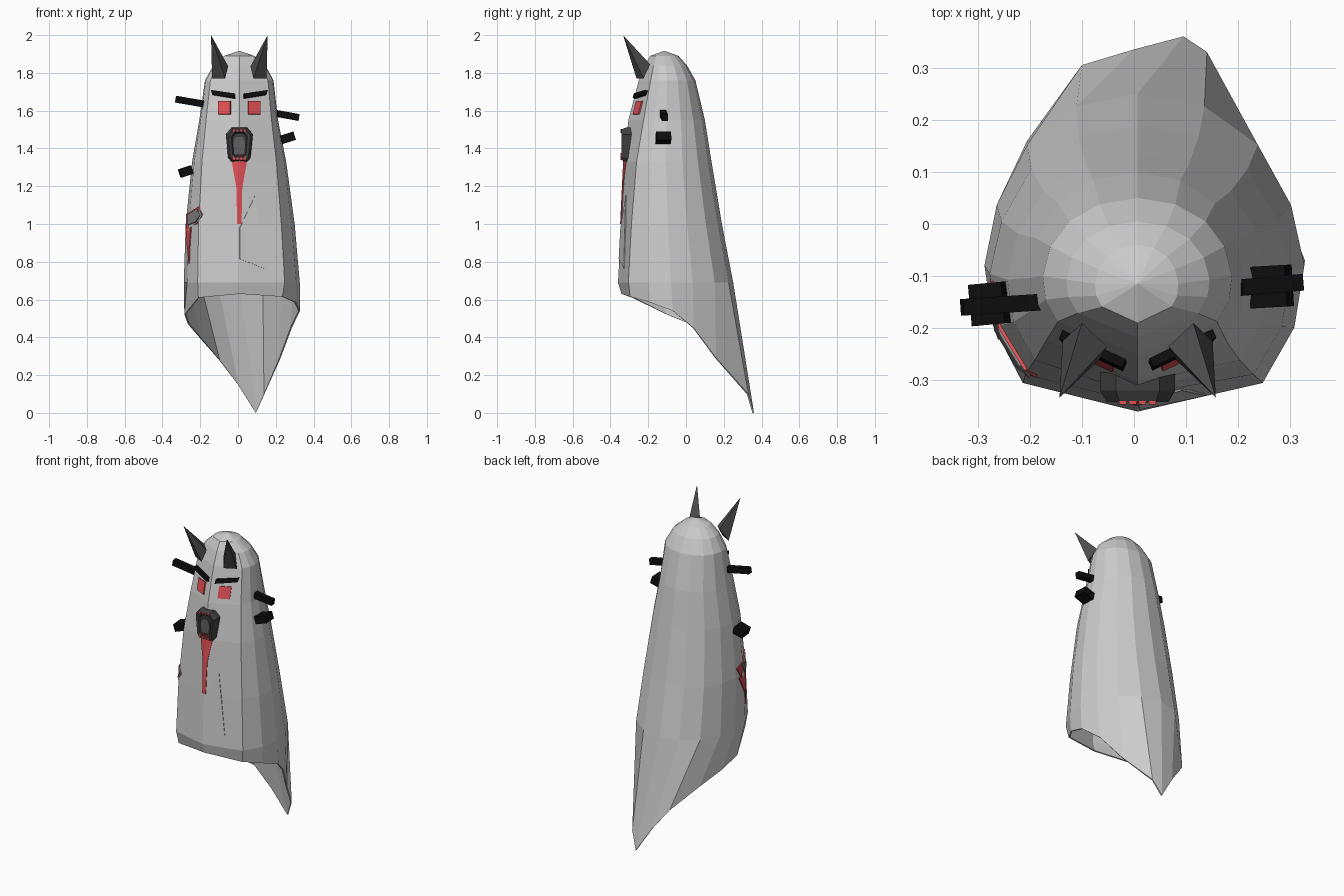
import bpy, bmesh, math
from mathutils import Vector
from mathutils.bvhtree import BVHTree

cube = bpy.data.objects.get("Cube")
if cube:
    bpy.data.objects.remove(cube, do_unlink=True)

CX = 0.007  # x of the body's front ridge and mirror plane of the face


def material(name, rgb):
    m = bpy.data.materials.new(name)
    m.use_nodes = True
    m.diffuse_color = (*rgb, 1)
    bsdf = m.node_tree.nodes["Principled BSDF"]
    bsdf.inputs["Base Color"].default_value = (*rgb, 1)
    bsdf.inputs["Roughness"].default_value = 0.8
    return m


CLOTH = material("pale_grey_cloth", (0.6, 0.6, 0.6))
RED = material("blood_red", (0.75, 0.08, 0.09))
BLACK = material("black", (0.004, 0.004, 0.004))
HORN = material("charcoal", (0.075, 0.075, 0.075))
MOUTH = material("mouth_grey", (0.05, 0.05, 0.05))
TONGUE = material("tongue_grey", (0.12, 0.12, 0.12))
FLESH = material("wound_grey", (0.22, 0.22, 0.22))


def finish(bm, name, mat):
    bmesh.ops.recalc_face_normals(bm, faces=bm.faces)
    me = bpy.data.meshes.new(name)
    bm.to_mesh(me)
    bm.free()
    me.materials.append(mat)
    ob = bpy.data.objects.new(name, me)
    bpy.context.collection.objects.link(ob)
    return ob


def prism(name, front, back, mat):
    """Solid joining two matching outlines."""
    bm = bmesh.new()
    a = [bm.verts.new(p) for p in front]
    b = [bm.verts.new(p) for p in back]
    bm.faces.new(a)
    bm.faces.new(b[::-1])
    for i in range(len(a)):
        j = (i + 1) % len(a)
        bm.faces.new((a[i], b[i], b[j], a[j]))
    return finish(bm, name, mat)


def mirrored(pts):
    return [(2 * CX - p[0], *p[1:]) for p in pts]


# Body: cross-sections blend from a round head to a flatter, wider cloak
head_half = [(0, -1), (.84, -.58), (.97, -.3), (1, 0), (.92, .38), (.72, .7), (.4, .92), (0, 1)]
cloak_half = [(0, -1), (.75, -.82), (.94, -.47), (1, -.08), (.92, .3), (.72, .68), (.4, .92), (0, 1)]


def full(half):
    return half + [(-u, v) for u, v in half[-2:0:-1]]


# z, left x, right x, front y, back y, blend
rows = [
    (1.89, -.075, .085, -.19, -.04, 0),
    (1.84, -.13, .145, -.218, .005, 0),
    (1.76, -.175, .188, -.25, .05, 0),
    (1.55, -.205, .212, -.305, .10, .1),
    (1.33, -.243, .255, -.328, .135, .55),
    (1.0, -.277, .30, -.343, .19, .9),
    (.69, -.287, .327, -.36, .25, 1),
]
# ragged hem, running from the front round the +x side
hem = [(CX, -.342, .63), (.235, -.295, .615), (.305, -.19, .585), (.328, -.07, .54),
       (.285, .04, .45), (.225, .16, .29), (.14, .33, .10), (.095, .36, 0),
       (0, .335, .15), (-.10, .305, .28), (-.205, .16, .40), (-.265, .025, .47),
       (-.284, -.10, .52), (-.21, -.285, .61)]

bm = bmesh.new()
rings = []
for z, xl, xr, yf, yb, t in rows:
    ring = []
    for (u0, v0), (u1, v1) in zip(full(head_half), full(cloak_half)):
        u, v = u0 + (u1 - u0) * t, v0 + (v1 - v0) * t
        x = CX + u * (xr - CX if u > 0 else CX - xl)
        ring.append(bm.verts.new((x, (yf + yb) / 2 + v * (yb - yf) / 2, z)))
    rings.append(ring)
rings.append([bm.verts.new(p) for p in hem])
apex = bm.verts.new((CX, -.115, 1.917))
n = len(hem)
for i in range(n):
    j = (i + 1) % n
    bm.faces.new((apex, rings[0][i], rings[0][j]))
    for a, b in zip(rings, rings[1:]):
        bm.faces.new((a[i], b[i], b[j], a[j]))
bmesh.ops.recalc_face_normals(bm, faces=bm.faces)
surface = BVHTree.FromBMesh(bm)
body = finish(bm, "ghost_body", CLOTH)
shell = body.modifiers.new("cloth_thickness", 'SOLIDIFY')
shell.thickness = 0.008
shell.offset = -1


def plate(name, outline, mat, lift=0.006, depth=0.009):
    """Thin plate whose (x, z) outline is laid on the front of the body."""
    front, back = [], []
    for x, z in outline:
        hit, normal, _, _ = surface.ray_cast(Vector((x, -2, z)), Vector((0, 1, 0)))
        if hit is None:
            hit, normal, _, _ = surface.find_nearest(Vector((x, -.2, z)))
        if normal.y > 0:
            normal = -normal
        front.append(hit + normal * lift)
        back.append(hit + normal * (lift - depth))
    return prism(name, front, back, mat)


# Eyes and slanted brows
eye = [(-.102, 1.65), (-.102, 1.58), (-.038, 1.58), (-.038, 1.65)]
brow = [(-.137, 1.706), (-.13, 1.682), (-.014, 1.663), (-.016, 1.688)]
for side, flip in (("right", list), ("left", mirrored)):
    plate(side + "_eye", flip(eye), RED, 0.008)
    plate(side + "_brow", flip(brow), BLACK, 0.018, 0.025)

# Mouth: tapered lip ring, dark throat, tongue and teeth
lip = [(-.035, 1.51), (-.065, 1.475), (-.052, 1.35), (-.035, 1.33)]
lip += [(2 * CX - x, z) for x, z in lip[::-1]]


def scaled(k, y, kz=None):
    kz = kz or k
    return [(CX + (x - CX) * k, y, 1.42 + (z - 1.42) * kz) for x, z in lip]


bm = bmesh.new()
loops = [[bm.verts.new(p) for p in scaled(*s)]
         for s in ((1, -.285), (1, -.32), (.82, -.342, .9), (.6, -.338, .74), (.5, -.329, .66))]
for a, b in zip(loops, loops[1:]):
    for i in range(8):
        j = (i + 1) % 8
        bm.faces.new((a[i], b[i], b[j], a[j]))
bm.faces.new(loops[-1])
finish(bm, "mouth", MOUTH)
tongue = [(-.02, 1.37), (-.025, 1.43), (-.01, 1.46), (.024, 1.46), (.039, 1.43), (.034, 1.37)]
prism("tongue", [(x, -.336, z) for x, z in tongue], [(x, -.325, z) for x, z in tongue], TONGUE)
for row, z, dz in (("upper", 1.502, -.02), ("lower", 1.34, .035)):
    for k in range(4):
        x = CX + (k - 1.5) * .019
        tri = [(x - .007, z), (x + .007, z), (x, z + dz)]
        prism(f"{row}_tooth_{k + 1}", [(a, -.346, c) for a, c in tri],
              [(a, -.335, c) for a, c in tri], RED)

# Blood running from the mouth, folded over the front ridge
drip = [(CX, 1.34), (-.032, 1.335), (-.007, 1.19), (-.003, 1.0), (CX, 1.0)]
plate("blood_drip_right", drip, RED)
plate("blood_drip_left", mirrored(drip), RED)

# Sewn cloth patch
plate("cloth_patch", [(.09, 1.15), (.009, .98), (.009, .815), (.138, .765)], CLOTH, 0.004, 0.007)

# Wound on the right flank with a red rim and trickle
wound = [(-.27, 1.05), (-.255, 1.06), (-.205, 1.092), (-.186, 1.05), (-.215, 1.0), (-.268, .98)]
plate("wound_rim", wound, RED, 0.006)
wx, wz = -.233, 1.04
plate("wound_flesh", [(wx + (x - wx) * .76, wz + (z - wz) * .76) for x, z in wound], FLESH, 0.010)
plate("wound_trickle", [(-.272, .985), (-.245, .985), (-.253, .88), (-.256, .79), (-.265, .88)], RED)

# Horns
base = [(-.137, -.225, 1.77), (-.068, -.262, 1.77), (-.052, -.235, 1.835), (-.10, -.19, 1.845)]
for side, flip in (("right", list), ("left", mirrored)):
    bm = bmesh.new()
    ring = [bm.verts.new(p) for p in flip(base)]
    tip = bm.verts.new(flip([(-.143, -.333, 2.0)])[0])
    bm.faces.new(ring)
    for i in range(4):
        bm.faces.new((ring[i], ring[(i + 1) % 4], tip))
    finish(bm, side + "_horn", HORN)


# Black pegs driven through the sides
def peg(name, a, b, wide, tall):
    a, b = Vector(a), Vector(b)
    d = (b - a).normalized()
    s = Vector((-d.y, d.x, 0)).normalized() * wide / 2
    u = d.cross(s).normalized() * tall / 2
    quad = [s + u, s - u, -s - u, -s + u]
    prism(name, [a + q for q in quad], [b + q for q in quad], BLACK)


peg("right_upper_peg", (-.33, -.16, 1.661), (-.18, -.15, 1.635), .032, .036)
peg("right_lower_peg", (-.308, -.156, 1.267), (-.245, -.15, 1.288), .08, .045)
peg("left_upper_peg", (.322, -.112, 1.564), (.205, -.122, 1.585), .032, .036)
peg("left_lower_peg", (.298, -.118, 1.467), (.228, -.122, 1.445), .08, .045)
